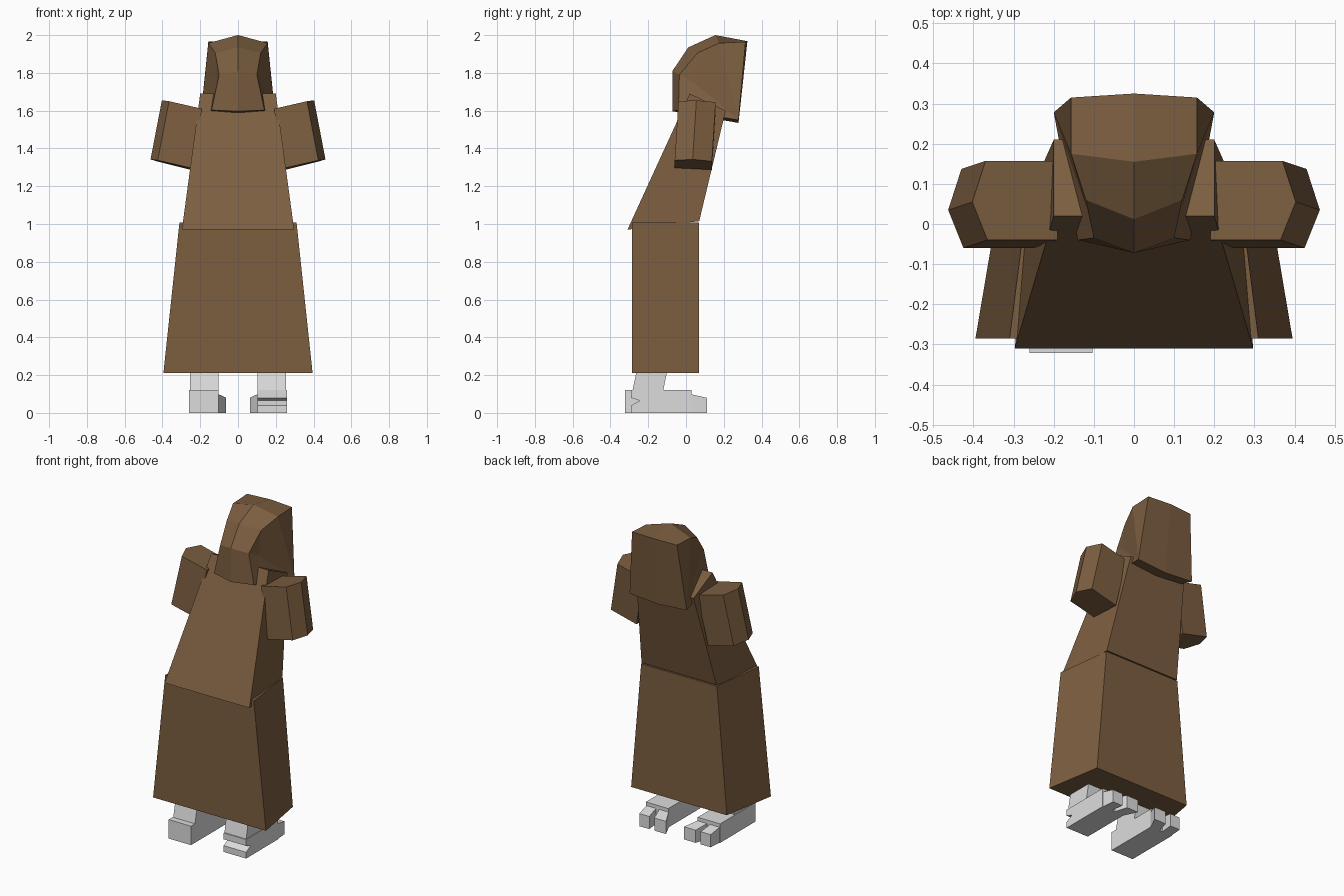
import bpy

if "Cube" in bpy.data.objects:
    bpy.data.objects.remove(bpy.data.objects["Cube"])


def material(name, rgb):
    m = bpy.data.materials.new(name)
    m.diffuse_color = (*rgb, 1)
    m.use_nodes = True
    m.node_tree.nodes["Principled BSDF"].inputs["Base Color"].default_value = m.diffuse_color
    return m


BROWN = material("brown cloth", (0.20, 0.112, 0.051))
GREY = material("pale grey", (0.72, 0.72, 0.72))


def build(name, verts, faces, mat):
    me = bpy.data.meshes.new(name)
    me.from_pydata(verts, [], faces)
    me.materials.append(mat)
    ob = bpy.data.objects.new(name, me)
    bpy.context.collection.objects.link(ob)
    # make all normals point outward
    import bmesh
    bm = bmesh.new()
    bm.from_mesh(me)
    bmesh.ops.remove_doubles(bm, verts=bm.verts, dist=1e-5)
    bmesh.ops.recalc_face_normals(bm, faces=bm.faces)
    bm.to_mesh(me)
    bm.free()
    return ob


def loft(name, a, b, mat):
    """Solid between two rings with equal point counts."""
    n = len(a)
    faces = [tuple(range(n)), tuple(range(n, 2 * n))]
    faces += [(i, (i + 1) % n, n + (i + 1) % n, n + i) for i in range(n)]
    return build(name, list(a) + list(b), faces, mat)


def ring(front, back):
    """Left-right symmetric rectangle from (half width, y, z) front and back."""
    (fx, fy, fz), (bx, by, bz) = front, back
    return [(-fx, fy, fz), (fx, fy, fz), (bx, by, bz), (-bx, by, bz)]


# skirt and leaning torso
loft("skirt", ring((0.395, -0.285, 0.21), (0.335, 0.07, 0.21)),
     ring((0.31, -0.285, 1.008), (0.265, 0.07, 1.008)), BROWN)
loft("torso", ring((0.297, -0.31, 0.97), (0.262, 0.07, 1.015)),
     ring((0.2, 0.02, 1.69), (0.2, 0.21, 1.60)), BROWN)

# sleeves: five-sided, flared outward
sleeve = [(0.19, -0.04, 1.61), (0.365, -0.04, 1.65), (0.403, 0.055, 1.655),
          (0.37, 0.157, 1.645), (0.19, 0.157, 1.60)]
for side, s in (("left", -1), ("right", 1)):
    top = [(s * x, y, z) for x, y, z in sleeve]
    low = [(s * (x + 0.06), y - 0.02, z - 0.313) for x, y, z in sleeve]
    loft("sleeve_" + side, top, low, BROWN)

# hood: centre line points, then side points, mirrored
centre = [(0, 0.325, 1.968), (0, 0.155, 2.0), (0, 0.012, 1.935),
          (0, -0.072, 1.81), (0, -0.072, 1.597), (0, 0.278, 1.535)]
sides = [(0.157, 0.315, 1.965), (0.157, 0.175, 1.958), (0.12, 0.06, 1.905),
         (0.10, -0.035, 1.79), (0.14, -0.04, 1.603), (0.20, 0.278, 1.55),
         (0.118, 0.04, 1.75)]
half = [(0, 1, 7, 6), (1, 2, 8, 7), (2, 3, 9, 8), (3, 4, 10, 9),
        (4, 5, 11, 10), (5, 0, 6, 11),
        (7, 8, 12), (8, 9, 12), (9, 10, 12), (7, 12, 11), (12, 10, 11),
        (6, 7, 11)]
hood_verts = centre + sides + [(-x, y, z) for x, y, z in sides]
hood_faces = half + [tuple(i if i < 6 else i + 7 for i in f) for f in half]
build("hood", hood_verts, hood_faces, BROWN)


def extrude_x(name, profile, x0, x1, mat):
    return loft(name, [(x0, y, z) for y, z in profile],
                [(x1, y, z) for y, z in profile], mat)


# feet: heel block, ankle and two toes each
heels = {-1: [(-0.322, 0), (-0.322, 0.12), (0.03, 0.12), (0.03, 0)],
         1: [(-0.29, 0), (-0.29, 0.04), (-0.245, 0.065), (-0.29, 0.08),
             (-0.29, 0.12), (0.03, 0.12), (0.03, 0)]}
ankle = [(-0.285, 0.11), (-0.262, 0.22), (-0.10, 0.22), (-0.122, 0.11)]
# toe plan: inner and outer x at the base, then at the tip
toes = {"inner": (0.105, 0.17, 0.063, 0.145), "outer": (0.19, 0.257, 0.18, 0.25)}
for side, s in (("left", -1), ("right", 1)):
    extrude_x("foot_" + side, heels[s], s * 0.103, s * 0.26, GREY)
    extrude_x("ankle_" + side, ankle, s * 0.103, s * 0.255, GREY)
    for toe, (a, b, c, d) in toes.items():
        base = [(s * a, 0.02, 0), (s * b, 0.02, 0),
                (s * b, 0.02, 0.10), (s * a, 0.02, 0.10)]
        tip = [(s * c, 0.11, 0), (s * d, 0.11, 0),
               (s * d, 0.11, 0.08), (s * c, 0.11, 0.08)]
        loft(f"{toe}_toe_{side}", base, tip, GREY)
